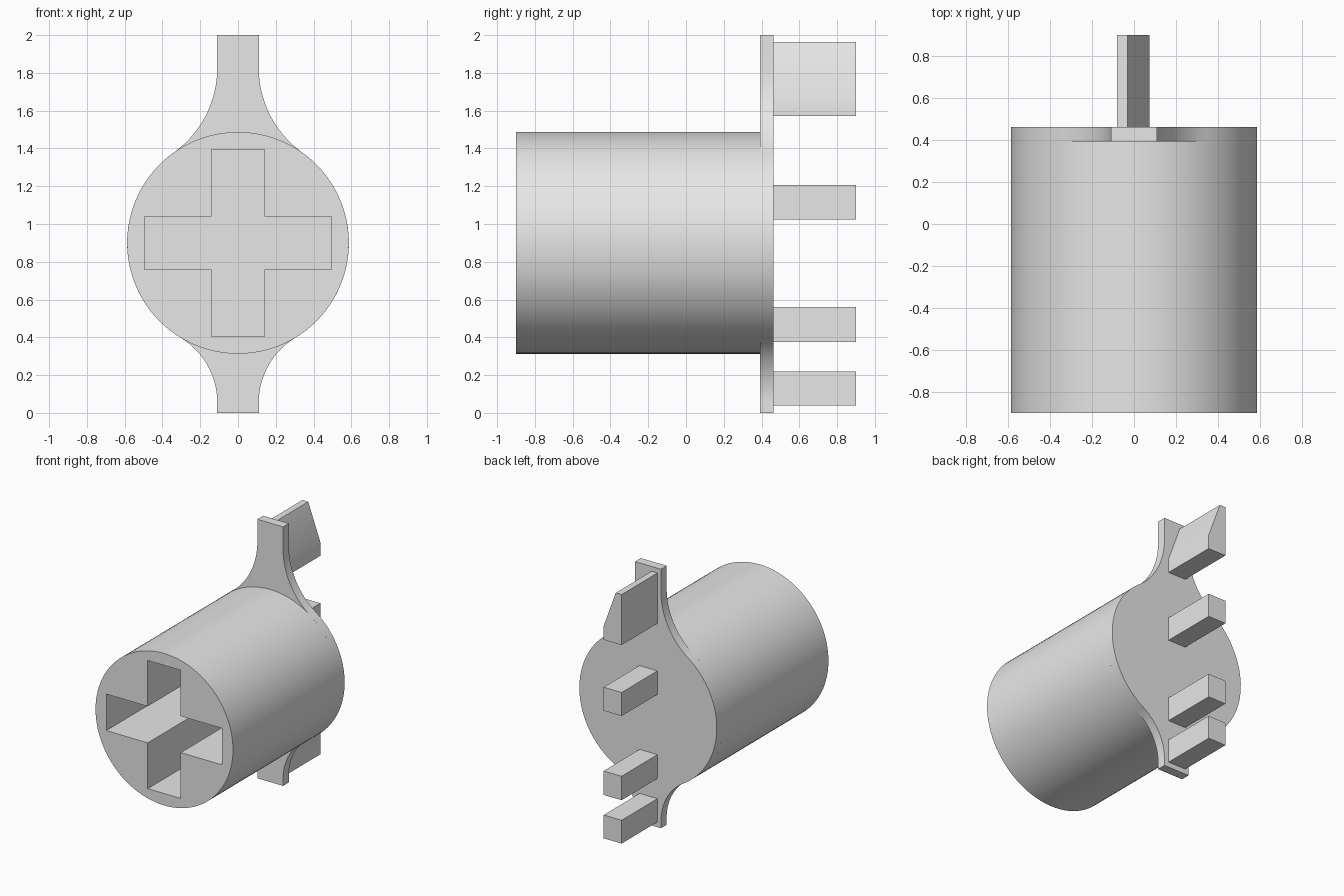
import bpy
import math
from mathutils import Matrix

default = bpy.data.objects.get("Cube")
if default:
    bpy.data.objects.remove(default, do_unlink=True)

AXIS_Z = 0.9       # height of the barrel axis
RADIUS = 0.587
HALF_TIP = 0.11    # half width of the tab ends
FRONT, SEAT, PLATE_BACK, PEG_BACK = -0.9, 0.393, 0.463, 0.9

grey = bpy.data.materials.new("plain grey")
grey.use_nodes = True
colour = (0.8, 0.8, 0.8, 1)
grey.diffuse_color = colour
grey.node_tree.nodes["Principled BSDF"].inputs["Base Color"].default_value = colour


def extrude_profile(name, loops, y0, y1):
    """Extrude closed (x, z) loops from y0 to y1; inner loops become holes."""
    curve = bpy.data.curves.new(name, "CURVE")
    curve.dimensions = "2D"
    curve.fill_mode = "BOTH"
    curve.extrude = (y1 - y0) / 2
    for loop in loops:
        spline = curve.splines.new("POLY")
        spline.points.add(len(loop) - 1)
        for point, (x, z) in zip(spline.points, loop):
            point.co = (x, z, 0, 1)
        spline.use_cyclic_u = True
    obj = bpy.data.objects.new(name, curve)
    bpy.context.collection.objects.link(obj)
    bpy.ops.object.select_all(action="DESELECT")
    obj.select_set(True)
    bpy.context.view_layer.objects.active = obj
    bpy.ops.object.convert(target="MESH")
    obj = bpy.context.object
    obj.name = name
    obj.data.transform(Matrix.Translation((0, (y0 + y1) / 2, 0))
                       @ Matrix.Rotation(math.pi / 2, 4, "X"))
    obj.data.materials.clear()
    obj.data.materials.append(grey)
    bpy.ops.object.mode_set(mode="EDIT")
    bpy.ops.mesh.select_all(action="SELECT")
    bpy.ops.mesh.remove_doubles(threshold=0.0001)
    bpy.ops.mesh.normals_make_consistent(inside=False)
    bpy.ops.object.mode_set(mode="OBJECT")
    bpy.ops.object.shade_smooth_by_angle(angle=math.radians(30))
    return obj


def arc(cx, cz, r, a0, a1, steps):
    return [(cx + r * math.cos(a0 + (a1 - a0) * i / steps),
             cz + r * math.sin(a0 + (a1 - a0) * i / steps)) for i in range(steps + 1)]


def fillet(side, r):
    """Arc from the barrel to a tab end; side is 1 upward, -1 downward."""
    angle = math.acos((HALF_TIP + r) / (RADIUS + r))
    cz = AXIS_Z + side * (RADIUS + r) * math.sin(angle)
    points = arc(HALF_TIP + r, cz, r, side * (math.pi + angle), side * math.pi, 20)
    return angle, points


# Barrel with a cross-shaped socket
circle = arc(0, AXIS_Z, RADIUS, 0, 2 * math.pi, 96)[:-1]
w, reach = 0.141, 0.495
corner = [(reach, w), (w, w), (w, reach)]
cross = []
for turn in range(4):
    c, s = round(math.cos(turn * math.pi / 2)), round(math.sin(turn * math.pi / 2))
    cross += [(x * c - z * s, AXIS_Z + x * s + z * c) for x, z in corner]
    # each quarter adds one arm corner, the inner corner and the next arm corner
extrude_profile("barrel", [circle, cross], FRONT, SEAT)

# Back plate: disc with a flared tab above and below
up_angle, up_arc = fillet(1, 0.55)
low_angle, low_arc = fillet(-1, 0.4)
right_side = ([(HALF_TIP, 0)] + low_arc[::-1]
              + arc(0, AXIS_Z, RADIUS, -low_angle, up_angle, 32)[1:-1]
              + up_arc + [(HALF_TIP, 2)])
left_side = [(-x, z) for x, z in reversed(right_side)]
extrude_profile("back_plate", [right_side + left_side], SEAT, PLATE_BACK)

# Pegs on the back, the top one tapered
X0, X1 = -0.08, 0.073
for name, z0, z1 in (("bottom_peg", 0.04, 0.22), ("lower_peg", 0.375, 0.56),
                     ("upper_peg", 1.025, 1.207)):
    extrude_profile(name, [[(X0, z0), (X1, z0), (X1, z1), (X0, z1)]], PLATE_BACK, PEG_BACK)
extrude_profile("top_tapered_peg",
                [[(X0, 1.573), (X1, 1.573), (X1, 1.68), (-0.03, 1.963), (X0, 1.963)]],
                PLATE_BACK, PEG_BACK)
